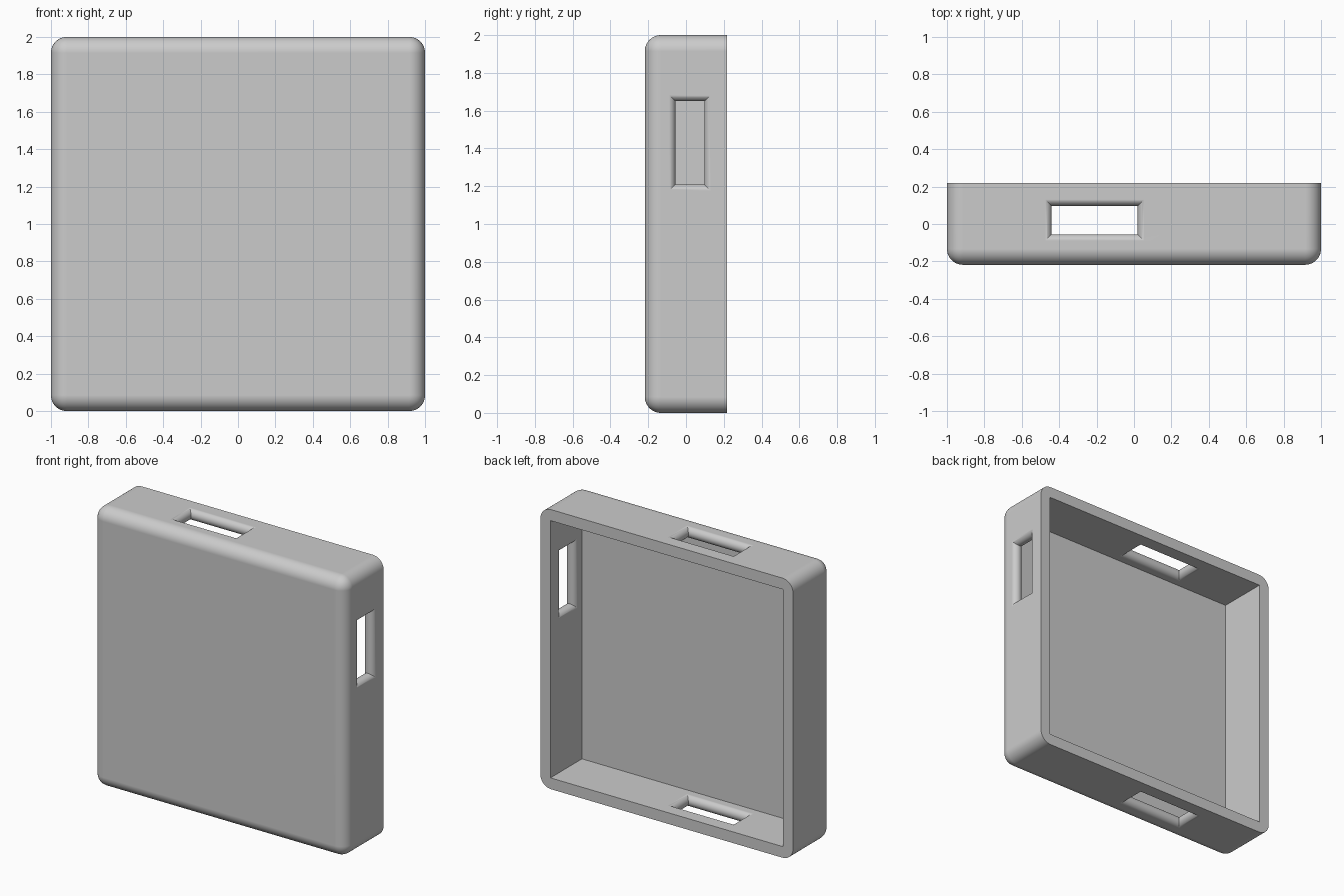
import bpy
import bmesh
import math

cube = bpy.data.objects.get("Cube")
if cube:
    bpy.data.objects.remove(cube, do_unlink=True)

WALL = 0.08
DEPTH = 0.436
ROUND = 0.085

grey = bpy.data.materials.new("light grey")
grey.use_nodes = True
colour = (0.6, 0.6, 0.6, 1)
grey.diffuse_color = colour
grey.node_tree.nodes["Principled BSDF"].inputs["Base Color"].default_value = colour


def add_object(name, bm):
    bmesh.ops.recalc_face_normals(bm, faces=bm.faces)
    mesh = bpy.data.meshes.new(name)
    bm.to_mesh(mesh)
    bm.free()
    mesh.materials.append(grey)
    obj = bpy.data.objects.new(name, mesh)
    bpy.context.collection.objects.link(obj)
    return obj


def box(low, high):
    bm = bmesh.new()
    bmesh.ops.create_cube(bm, size=1)
    for v in bm.verts:
        v.co = [(a + b) / 2 + c * (b - a) for a, b, c in zip(low, high, v.co)]
    return bm


def slot_cutter(name, place, length, width, steps=20):
    """Rectangular tunnel through a wall, flared to a full round at both sides.
    length and width are (low, high) spans; place maps (u, v, t) to a point."""
    r = WALL / 2 + 0.0005
    bm = bmesh.new()
    rings = []
    for i in range(steps + 1):
        a = math.pi * (i / steps - 0.5)
        t, o = r * math.sin(a), r * (1 - math.cos(a))
        (u0, u1), (v0, v1) = length, width
        corners = [(u0 - o, v0 - o), (u1 + o, v0 - o), (u1 + o, v1 + o), (u0 - o, v1 + o)]
        rings.append([bm.verts.new(place(u, v, t)) for u, v in corners])
    for a, b in zip(rings, rings[1:]):
        for k in range(4):
            n = (k + 1) % 4
            bm.faces.new((a[k], a[n], b[n], b[k]))
    bm.faces.new(rings[0])
    bm.faces.new(rings[-1])
    return add_object(name, bm)


# Shell: every edge rounded except those of the open back
half = DEPTH / 2
bm = box((-1, -half, 0), (1, half, 2))
edges = [e for e in bm.edges if any(v.co.y < 0 for v in e.verts)]
bmesh.ops.bevel(bm, geom=edges, offset=ROUND, segments=10, profile=0.5, affect='EDGES')
shell = add_object("tray_shell", bm)

# Hollow and slots
mid = WALL / 2
top_span, side_span, width = (-0.44, 0.02), (1.21, 1.65), (-0.055, 0.097)
cutters = [
    add_object("cavity_cutter", box((-1 + WALL, -half + WALL, WALL), (1 - WALL, half + 0.2, 2 - WALL))),
    slot_cutter("top_slot_cutter", lambda u, v, t: (u, v, 2 - mid + t), top_span, width),
    slot_cutter("bottom_slot_cutter", lambda u, v, t: (u, v, mid + t), top_span, width),
    slot_cutter("side_slot_cutter", lambda u, v, t: (1 - mid + t, v, u), side_span, width),
]
bpy.ops.object.select_all(action='DESELECT')
bpy.context.view_layer.objects.active = shell
shell.select_set(True)
for cutter in cutters:
    cutter.hide_render = True
    mod = shell.modifiers.new(cutter.name, 'BOOLEAN')
    mod.operation = 'DIFFERENCE'
    mod.solver = 'EXACT'
    mod.object = cutter
    bpy.ops.object.modifier_apply(modifier=mod.name)
    bpy.data.objects.remove(cutter, do_unlink=True)

# Smooth rounds, crisp edges, flat walls
bpy.ops.object.shade_smooth_by_angle(angle=math.radians(30))
weighted = shell.modifiers.new("flat_walls", 'WEIGHTED_NORMAL')
weighted.keep_sharp = True
